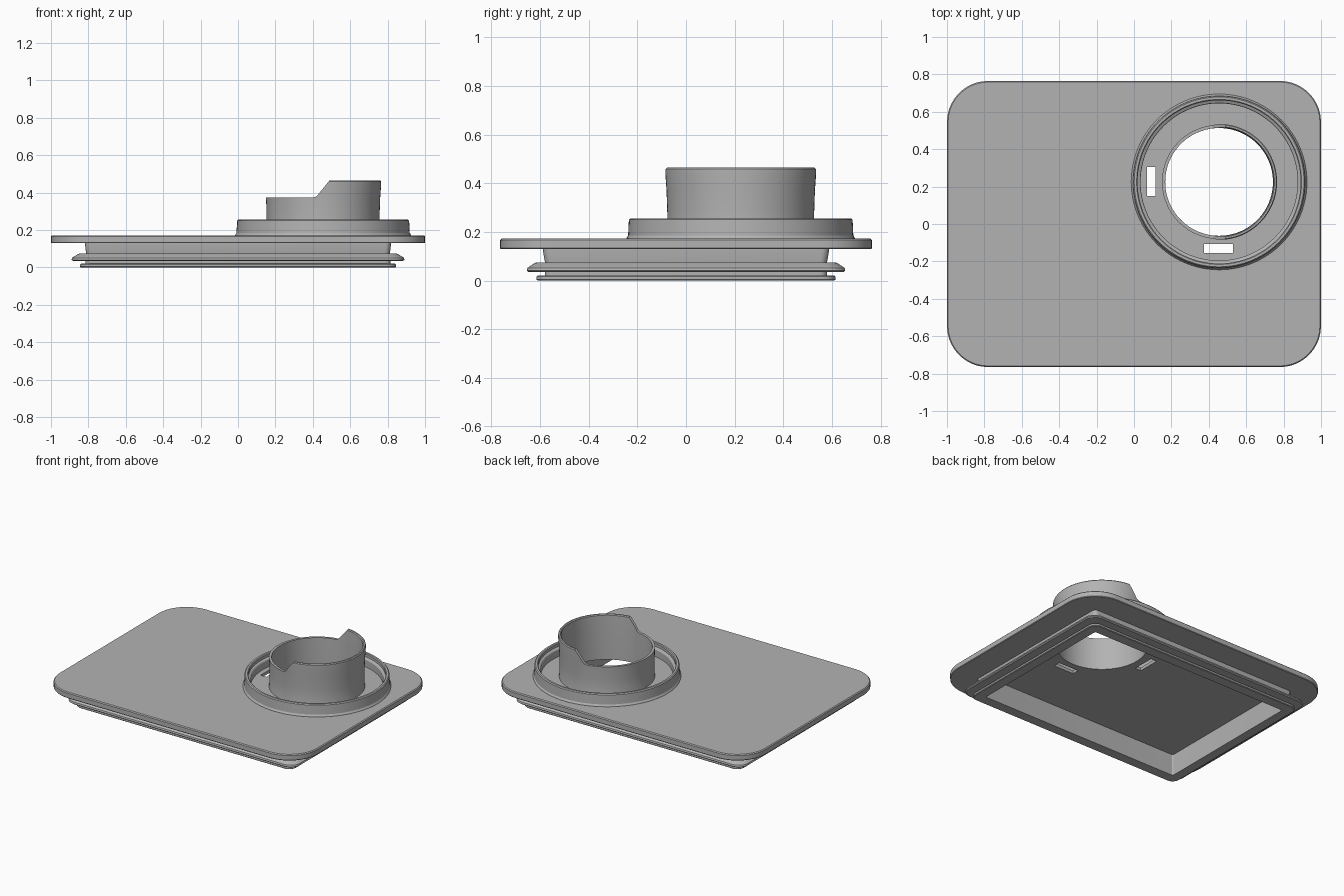
import bpy, bmesh, math
from math import sin, cos, pi

if "Cube" in bpy.data.objects:
    bpy.data.objects.remove(bpy.data.objects["Cube"], do_unlink=True)

CX, CY = 0.455, 0.225      # centre of the spout

grey = bpy.data.materials.new("plain grey")
grey.use_nodes = True
COLOR = (0.45, 0.45, 0.45, 1)
grey.diffuse_color = COLOR
grey.node_tree.nodes["Principled BSDF"].inputs["Base Color"].default_value = COLOR


def finish(name, bm):
    bmesh.ops.recalc_face_normals(bm, faces=bm.faces)
    me = bpy.data.meshes.new(name)
    bm.to_mesh(me)
    bm.free()
    me.materials.append(grey)
    ob = bpy.data.objects.new(name, me)
    bpy.context.collection.objects.link(ob)
    return ob


def bridge(bm, a, b):
    n = len(a)
    for i in range(n):
        bm.faces.new((a[i], a[(i + 1) % n], b[(i + 1) % n], b[i]))


def rounded_rect(hx, hy, r, z, seg=10):
    pts = []
    for k, (sx, sy) in enumerate(((1, 1), (-1, 1), (-1, -1), (1, -1))):
        for i in range(seg + 1):
            a = pi / 2 * (k + i / seg)
            pts.append((sx * (hx - r) + r * cos(a), sy * (hy - r) + r * sin(a), z))
    return pts


def loft(name, sections):
    bm = bmesh.new()
    loops = [[bm.verts.new(p) for p in rounded_rect(*s)] for s in sections]
    for a, b in zip(loops, loops[1:]):
        bridge(bm, a, b)
    bm.faces.new(loops[0])
    bm.faces.new(loops[-1])
    return finish(name, bm)


def lathe(name, profile, seg=96):
    # closed (radius, z) profile turned about the spout axis
    bm = bmesh.new()
    loops = [[bm.verts.new((CX + r * cos(2 * pi * i / seg), CY + r * sin(2 * pi * i / seg), z))
              for i in range(seg)] for r, z in profile]
    for a, b in zip(loops, loops[1:] + loops[:1]):
        bridge(bm, a, b)
    return finish(name, bm)


def prism(name, pts, offset):
    # flat polygon extruded along offset
    bm = bmesh.new()
    face = bm.faces.new([bm.verts.new(p) for p in pts])
    ext = bmesh.ops.extrude_face_region(bm, geom=[face])["geom"]
    bmesh.ops.translate(bm, vec=offset, verts=[v for v in ext if isinstance(v, bmesh.types.BMVert)])
    return finish(name, bm)


def cut(ob, cutter):
    mod = ob.modifiers.new("cut", 'BOOLEAN')
    mod.operation = 'DIFFERENCE'
    mod.solver = 'EXACT'
    mod.object = cutter
    bpy.context.view_layer.objects.active = ob
    bpy.ops.object.modifier_apply(modifier=mod.name)
    bpy.data.objects.remove(cutter, do_unlink=True)


# Lid: hollow underside, bottom flange, sealing rib, skirt and top plate
lid = loft("lid_plate", [
    (0.775, 0.54, 0.01, 0.15),
    (0.775, 0.54, 0.01, 0.0),
    (0.84, 0.61, 0.05, 0.0),
    (0.845, 0.615, 0.055, 0.004),
    (0.845, 0.615, 0.055, 0.016),
    (0.84, 0.61, 0.05, 0.02),
    (0.815, 0.58, 0.03, 0.02),
    (0.815, 0.58, 0.03, 0.035),
    (0.882, 0.648, 0.07, 0.035),
    (0.89, 0.655, 0.075, 0.041),
    (0.887, 0.652, 0.075, 0.052),
    (0.855, 0.622, 0.06, 0.072),
    (0.845, 0.612, 0.055, 0.075),
    (0.812, 0.58, 0.03, 0.075),
    (0.818, 0.588, 0.03, 0.122),
    (0.818, 0.588, 0.03, 0.13),
    (0.997, 0.762, 0.217, 0.13),
    (1.0, 0.765, 0.22, 0.134),
    (1.0, 0.765, 0.22, 0.166),
    (0.994, 0.759, 0.214, 0.172),
])

# Openings: round spout hole and two slots
hole = [(CX + 0.295 * cos(2 * pi * i / 96), CY + 0.295 * sin(2 * pi * i / 96), 0.1) for i in range(96)]
cut(lid, prism("hole_cutter", hole, (0, 0, 0.2)))
for x0, x1, y0, y1 in ((0.07, 0.115, 0.15, 0.305), (0.375, 0.53, -0.155, -0.107)):
    pts = [(x0, y0, 0.1), (x1, y0, 0.1), (x1, y1, 0.1), (x0, y1, 0.1)]
    cut(lid, prism("slot_cutter", pts, (0, 0, 0.2)))

# Outer collar with a stepped inner lip
collar = lathe("outer_collar", [
    (0.47, 0.165), (0.47, 0.174), (0.463, 0.185), (0.46, 0.25), (0.454, 0.256), (0.441, 0.256),
    (0.436, 0.251), (0.436, 0.232), (0.424, 0.226), (0.42, 0.22), (0.42, 0.165)])

# Spout tube with beaded rim
tube = lathe("spout_tube", [
    (0.31, 0.15), (0.302, 0.185), (0.302, 0.28), (0.305, 0.37), (0.31, 0.44), (0.31, 0.459),
    (0.305, 0.465), (0.296, 0.465), (0.291, 0.459), (0.288, 0.37), (0.288, 0.15)])

# Lowered pouring side of the tube, with a sloped step
step = [(0, 0.375), (0.405, 0.375), (0.42, 0.38), (0.485, 0.46), (0.495, 0.475), (0.495, 0.6), (0, 0.6)]
cut(tube, prism("step_cutter", [(x, -0.5, z) for x, z in step], (0, 1.5, 0)))

# Smooth the curved faces, keep edges sharp
bpy.ops.object.select_all(action='DESELECT')
for ob in (lid, collar, tube):
    ob.select_set(True)
bpy.context.view_layer.objects.active = lid
bpy.ops.object.shade_smooth_by_angle(angle=math.radians(25))
